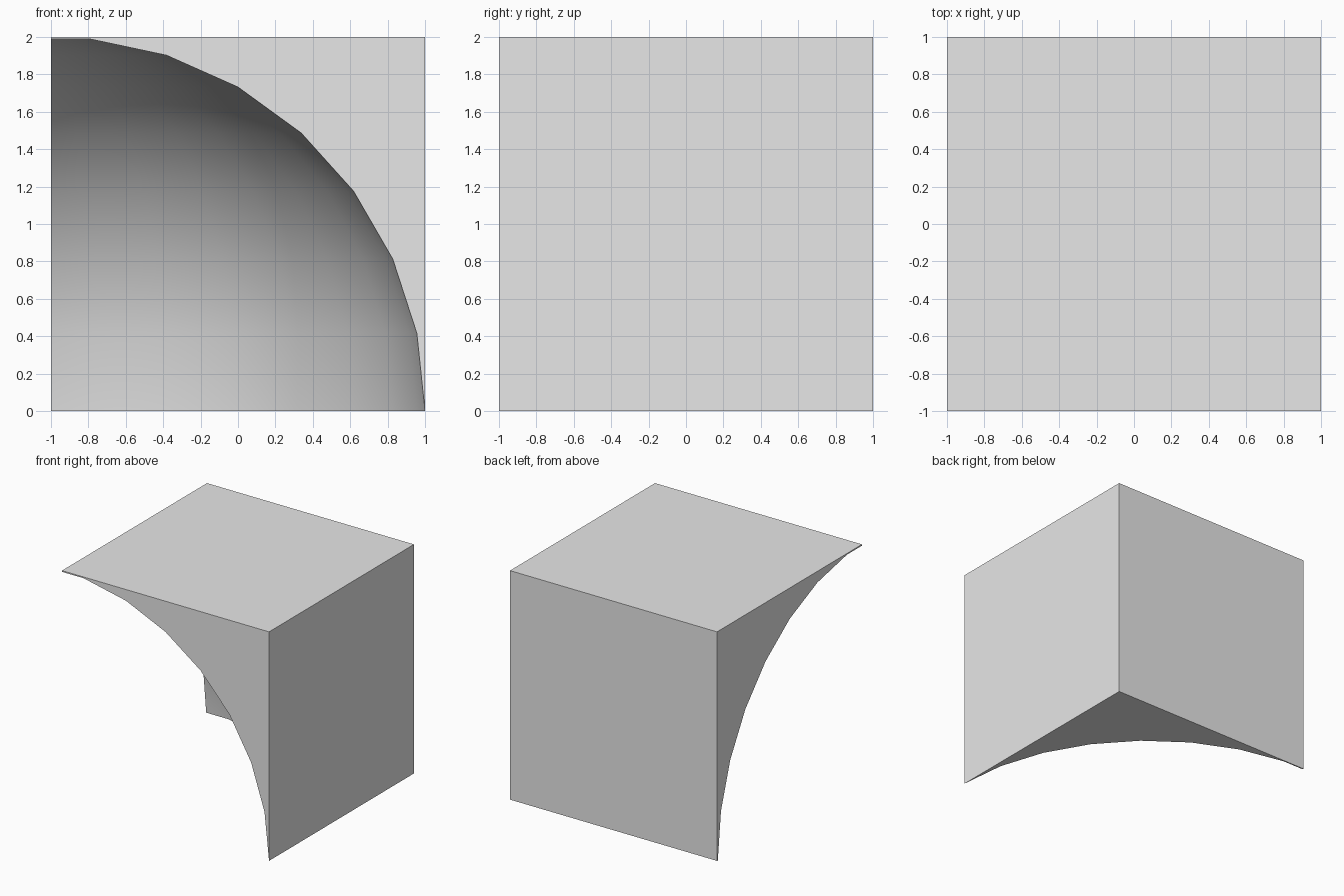
import bpy, bmesh
from math import radians, sin, cos
from mathutils import Vector

if "Cube" in bpy.data.objects:
    bpy.data.objects.remove(bpy.data.objects["Cube"], do_unlink=True)

RADIUS = 2.0
STEP = 12                      # degrees per facet of the hollow
CENTRE = Vector((-1, -1, 0))   # centre of the spherical hollow

bm = bmesh.new()


def hollow_point(lat, lon):
    r = RADIUS * cos(radians(lat))
    if lon == 90:              # the side wall cuts the last facet in half
        x, y = 0, r * cos(radians(STEP / 2))
    else:
        x, y = r * cos(radians(lon)), r * sin(radians(lon))
    return bm.verts.new(CENTRE + Vector((x, y, RADIUS * sin(radians(lat)))))


# Spherical hollow with a small flat cap at its top
lats = range(0, 90, STEP)
lons = [*range(0, 90, STEP), 90]
grid = [[hollow_point(lat, lon) for lon in lons] for lat in lats]
for low, high in zip(grid, grid[1:]):
    for i in range(len(lons) - 1):
        bm.faces.new((low[i], low[i + 1], high[i + 1], high[i]))
cap = bm.verts.new(CENTRE + Vector((0, 0, RADIUS * sin(radians(lats[-1])))))
bm.faces.new([*grid[-1], cap])

# Outer corners of the block
tip = grid[0][0]
back_right, back_left = [bm.verts.new((x, 1, 0)) for x in (1, -1)]
top = [bm.verts.new((x, y, 2)) for x, y in ((1, -1), (1, 1), (-1, 1), (-1, -1))]

# Flat walls, three of them with a curved edge
bm.faces.new([row[0] for row in grid] + [cap, top[3], top[0]])
bm.faces.new([row[-1] for row in grid] + [cap, top[3], top[2], back_left])
bm.faces.new([*grid[0], back_left, back_right])
bm.faces.new((tip, back_right, top[1], top[0]))
bm.faces.new((back_right, back_left, top[2], top[1]))
bm.faces.new(top)
bmesh.ops.recalc_face_normals(bm, faces=bm.faces)

mesh = bpy.data.meshes.new("hollowed_block")
bm.to_mesh(mesh)
bm.free()
block = bpy.data.objects.new("hollowed_block", mesh)
bpy.context.collection.objects.link(block)

# Light grey material
grey = bpy.data.materials.new("light grey")
grey.use_nodes = True
colour = (0.8, 0.8, 0.8, 1)
grey.diffuse_color = colour
grey.node_tree.nodes["Principled BSDF"].inputs["Base Color"].default_value = colour
mesh.materials.append(grey)

# Smooth hollow, sharp block edges
bpy.ops.object.select_all(action="DESELECT")
block.select_set(True)
bpy.context.view_layer.objects.active = block
bpy.ops.object.shade_smooth_by_angle(angle=radians(30))
